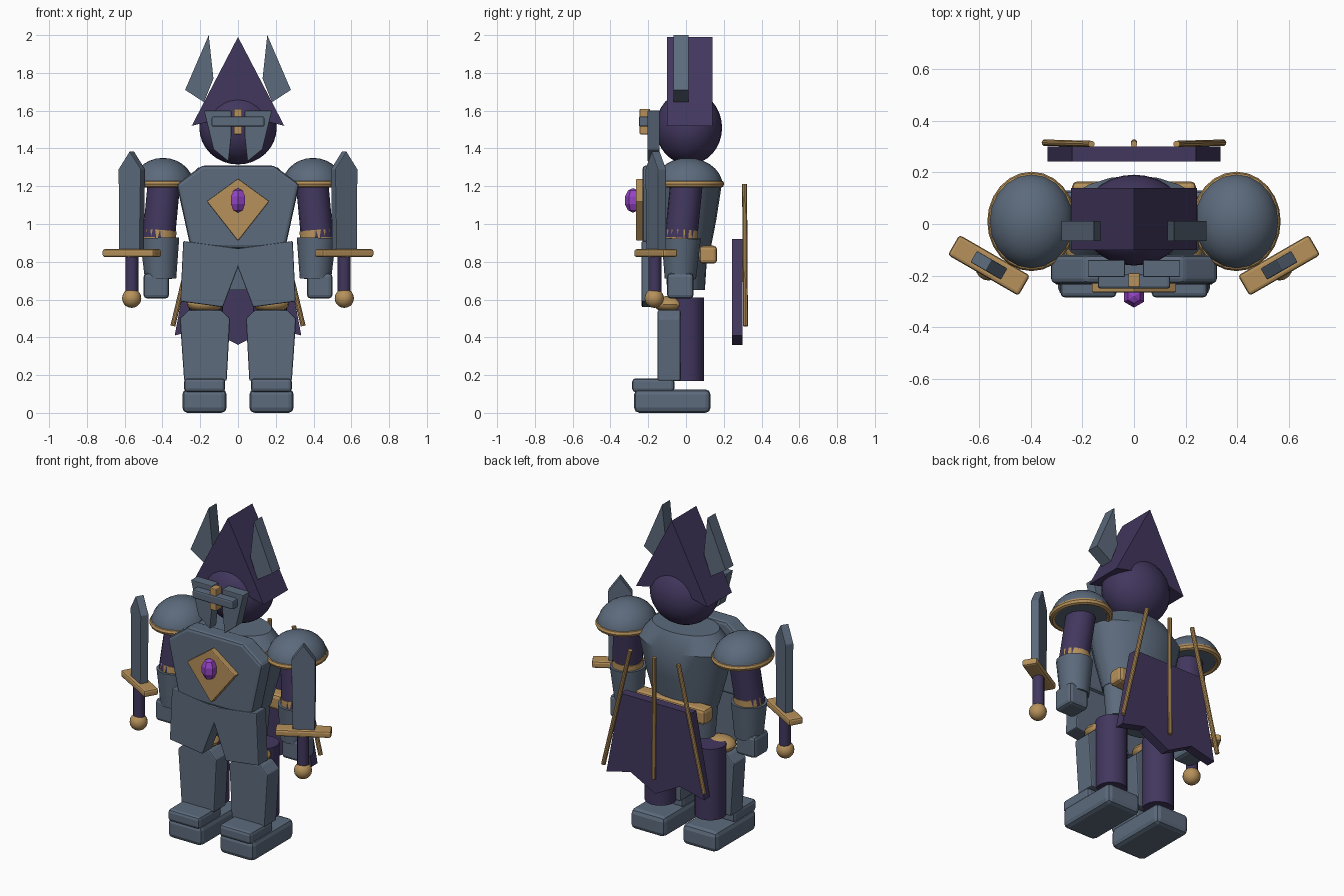
import bpy
import bmesh
from math import radians
from mathutils import Matrix, Vector

cube = bpy.data.objects.get("Cube")
if cube:
    bpy.data.objects.remove(cube)


def material(name, rgb):
    m = bpy.data.materials.new(name)
    m.use_nodes = True
    m.diffuse_color = (*rgb, 1)
    m.node_tree.nodes["Principled BSDF"].inputs["Base Color"].default_value = (*rgb, 1)
    return m


STEEL = material("slate steel", (0.107, 0.145, 0.202))
CLOTH = material("dark purple", (0.054, 0.038, 0.112))
GOLD = material("old gold", (0.47, 0.285, 0.105))
GEM = material("violet gem", (0.30, 0.06, 0.56))


def finish(name, bm, mat, bevel=0, smooth=True, matrix=None):
    if bevel:
        bmesh.ops.bevel(bm, geom=bm.edges[:], offset=bevel, segments=2,
                        profile=0.5, affect='EDGES', clamp_overlap=True)
    if matrix:
        bm.transform(matrix)
    bmesh.ops.recalc_face_normals(bm, faces=bm.faces[:])
    me = bpy.data.meshes.new(name)
    bm.to_mesh(me)
    bm.free()
    me.materials.append(mat)
    if smooth:
        me.polygons.foreach_set("use_smooth", [True] * len(me.polygons))
        me.set_sharp_from_angle(angle=radians(35))
    ob = bpy.data.objects.new(name, me)
    bpy.context.collection.objects.link(ob)
    return ob


def prism(name, outline, y0, y1, mat, bevel=0, side=1, matrix=None):
    """Extrude an x-z outline from y0 to y1."""
    bm = bmesh.new()
    face = bm.faces.new([bm.verts.new((side * x, y0, z)) for x, z in outline])
    ext = bmesh.ops.extrude_face_region(bm, geom=[face])
    verts = [v for v in ext["geom"] if isinstance(v, bmesh.types.BMVert)]
    bmesh.ops.translate(bm, verts=verts, vec=(0, y1 - y0, 0))
    return finish(name, bm, mat, bevel, False, matrix)


def box(name, x, y, z, mat, bevel=0, side=1, matrix=None):
    outline = [(x[0], z[0]), (x[1], z[0]), (x[1], z[1]), (x[0], z[1])]
    return prism(name, outline, y[0], y[1], mat, bevel, side, matrix)


def ball(name, center, radii, mat, seg=20, rings=12, smooth=True, dome=False):
    bm = bmesh.new()
    bmesh.ops.create_uvsphere(bm, u_segments=seg, v_segments=rings, radius=1)
    if dome:
        cut = bmesh.ops.bisect_plane(bm, geom=bm.verts[:] + bm.edges[:] + bm.faces[:],
                                     plane_co=(0, 0, 0.001), plane_no=(0, 0, 1),
                                     clear_inner=True)
        rim = [e for e in cut["geom_cut"] if isinstance(e, bmesh.types.BMEdge)]
        bmesh.ops.edgeloop_fill(bm, edges=rim)
    return finish(name, bm, mat, 0, smooth,
                  Matrix.Translation(center) @ Matrix.Diagonal((*radii, 1)))


def rod(name, a, b, ra, rb, mat, seg=16):
    """Tapered cylinder running from point a to point b."""
    a, b = Vector(a), Vector(b)
    bm = bmesh.new()
    bmesh.ops.create_cone(bm, cap_ends=True, segments=seg, radius1=ra, radius2=rb,
                          depth=(b - a).length)
    turn = (b - a).to_track_quat('Z', 'Y').to_matrix().to_4x4()
    return finish(name, bm, mat, 0, True, Matrix.Translation((a + b) / 2) @ turn)


def lathe(name, rings, center, mat, seg=20):
    """Stack of elliptical rings (rx, ry, z), capped at both ends."""
    bm = bmesh.new()
    loops = []
    for rx, ry, z in rings:
        circle = bmesh.ops.create_circle(bm, segments=seg, radius=1)["verts"]
        bmesh.ops.transform(bm, verts=circle, matrix=Matrix.Translation(
            (center[0], center[1], z)) @ Matrix.Diagonal((rx, ry, 1, 1)))
        loops.append(circle)
    for lo, hi in zip(loops, loops[1:]):
        for i in range(seg):
            j = (i + 1) % seg
            bm.faces.new((lo[i], lo[j], hi[j], hi[i]))
    bm.faces.new(loops[0])
    bm.faces.new(loops[-1])
    return finish(name, bm, mat)


def torus(name, center, scale, minor, mat, seg=24, sides=8):
    bm = bmesh.new()
    ring = bmesh.ops.create_circle(bm, segments=sides, radius=minor, matrix=
                                   Matrix.Translation((1, 0, 0)) @ Matrix.Rotation(radians(90), 4, 'X'))
    bmesh.ops.spin(bm, geom=ring["verts"] + bm.edges[:], axis=(0, 0, 1), cent=(0, 0, 0),
                   angle=radians(360), steps=seg, use_merge=True)
    bmesh.ops.remove_doubles(bm, verts=bm.verts[:], dist=0.001)
    return finish(name, bm, mat, 0, True,
                  Matrix.Translation(center) @ Matrix.Diagonal((*scale, 1)))


def both(half):
    """Complete a symmetric outline from its right half."""
    return half + [(-x, z) for x, z in reversed(half) if x]


# Torso, pelvis and belt
lathe("torso", [(0.21, 0.125, 0.84), (0.26, 0.16, 1.02), (0.3, 0.188, 1.2), (0.21, 0.14, 1.3)],
      (0, 0), STEEL)
lathe("pelvis", [(0.19, 0.1, 0.65), (0.21, 0.115, 0.88)], (0, 0), STEEL)
box("belt", (-0.24, 0.24), (0.07, 0.165), (0.79, 0.885), GOLD, 0.02)

# Breastplate with gem emblem, and skirt plate
prism("breastplate", both([(0.25, 0.87), (0.325, 1.21), (0.19, 1.31)]), -0.23, -0.12, STEEL, 0.018)
prism("skirt_plate", [(0, 0.77), (0.08, 0.56), (0.305, 0.59), (0.29, 0.91), (0, 0.87),
                      (-0.29, 0.91), (-0.305, 0.59), (-0.08, 0.56)], -0.235, -0.14, STEEL, 0.006)
prism("emblem", [(0, 0.91), (0.165, 1.12), (0, 1.24), (-0.165, 1.12)], -0.265, -0.22, GOLD, 0.005)
ball("chest_gem", (0, -0.28, 1.125), (0.046, 0.046, 0.065), GEM, 6, 5, False)

# Head, hood and visor cross
ball("head", (0, 0.015, 1.51), (0.205, 0.176, 0.195), CLOTH, 28, 16)
prism("hood", [(0.245, 1.52), (0, 1.99), (-0.245, 1.52), (-0.12, 1.55), (0, 1.62), (0.12, 1.55)],
      -0.1, 0.14, CLOTH)
box("visor_bar", (-0.14, 0.14), (-0.25, -0.195), (1.515, 1.57), STEEL, 0.01)
box("visor_ridge", (-0.022, 0.022), (-0.245, -0.19), (1.475, 1.61), GOLD, 0.005)

# Cape with three gold stays
prism("cape", [(0.24, 0.92), (0.335, 0.41), (0.17, 0.45), (0, 0.36),
               (-0.17, 0.45), (-0.335, 0.41), (-0.24, 0.92)], 0.243, 0.3, CLOTH)
for name, s in (("left", 1), ("middle", 0), ("right", -1)):
    rod(name + "_cape_stay", (0.345 * s, 0.315, 0.46), (0.165 * s, 0.31, 1.21), 0.013, 0.013, GOLD, 10)

for name, s in (("left_", 1), ("right_", -1)):
    # Visor half and horn
    prism(name + "visor", [(0.035, 1.6), (0.18, 1.6), (0.13, 1.395), (0.05, 1.33), (0.035, 1.47)],
          -0.205, -0.14, STEEL, 0.004, s)
    prism(name + "horn", [(0.155, 2.0), (0.28, 1.71), (0.18, 1.645), (0.13, 1.77)],
          -0.065, 0.012, STEEL, 0, s)

    # Shoulder guard and arm
    ball(name + "shoulder_guard", (0.397 * s, 0.01, 1.2), (0.165, 0.185, 0.15), STEEL, 20, 14, dome=True)
    torus(name + "shoulder_rim", (0.397 * s, 0.01, 1.212), (0.153, 0.172, 0.165), 0.12, GOLD)
    rod(name + "upper_arm", (0.42 * s, -0.027, 0.92), (0.39 * s, 0.005, 1.24), 0.086, 0.086, CLOTH)
    rod(name + "cuff", (0.417 * s, -0.025, 0.9), (0.413 * s, -0.022, 0.965), 0.089, 0.088, GOLD)
    rod(name + "gauntlet", (0.41 * s, -0.03, 0.71), (0.415 * s, -0.025, 0.925), 0.083, 0.104, STEEL)
    box(name + "hand", (0.365, 0.5), (-0.1, 0.04), (0.605, 0.74), STEEL, 0.02, s)

    # Sword, turned outward
    turn = Matrix.Translation((0.562 * s, -0.16, 0)) @ Matrix.Rotation(radians(30 * s), 4, 'Z')
    prism(name + "blade", [(-0.06, 0.85), (0.065, 0.85), (0.068, 1.29), (0, 1.385), (-0.068, 1.29)],
          -0.025, 0.025, STEEL, 0.004, s, turn)
    box(name + "guard", (-0.158, 0.158), (-0.045, 0.045), (0.825, 0.867), GOLD, 0.012, 1, turn)
    rod(name + "grip", (0.562 * s, -0.165, 0.63), (0.562 * s, -0.165, 0.84), 0.034, 0.034, CLOTH, 12)
    ball(name + "pommel", (0.563 * s, -0.168, 0.607), (0.051, 0.051, 0.051), GOLD, 16, 10)

    # Leg, knee, greave and boot
    rod(name + "leg", (0.17 * s, 0.005, 0.17), (0.17 * s, 0.005, 0.61), 0.09, 0.09, CLOTH, 20)
    ball(name + "knee", (0.175 * s, -0.085, 0.575), (0.095, 0.085, 0.045), GOLD, 16, 10)
    prism(name + "greave", [(0.06, 0.17), (0.285, 0.17), (0.308, 0.5), (0.26, 0.545),
                            (0.09, 0.545), (0.042, 0.5)], -0.15, -0.03, STEEL, 0.008, s)
    box(name + "boot", (0.06, 0.295), (-0.275, 0.13), (0, 0.125), STEEL, 0.028, s)
    box(name + "toe_plate", (0.068, 0.285), (-0.285, -0.062), (0.11, 0.183), STEEL, 0.018, s)
